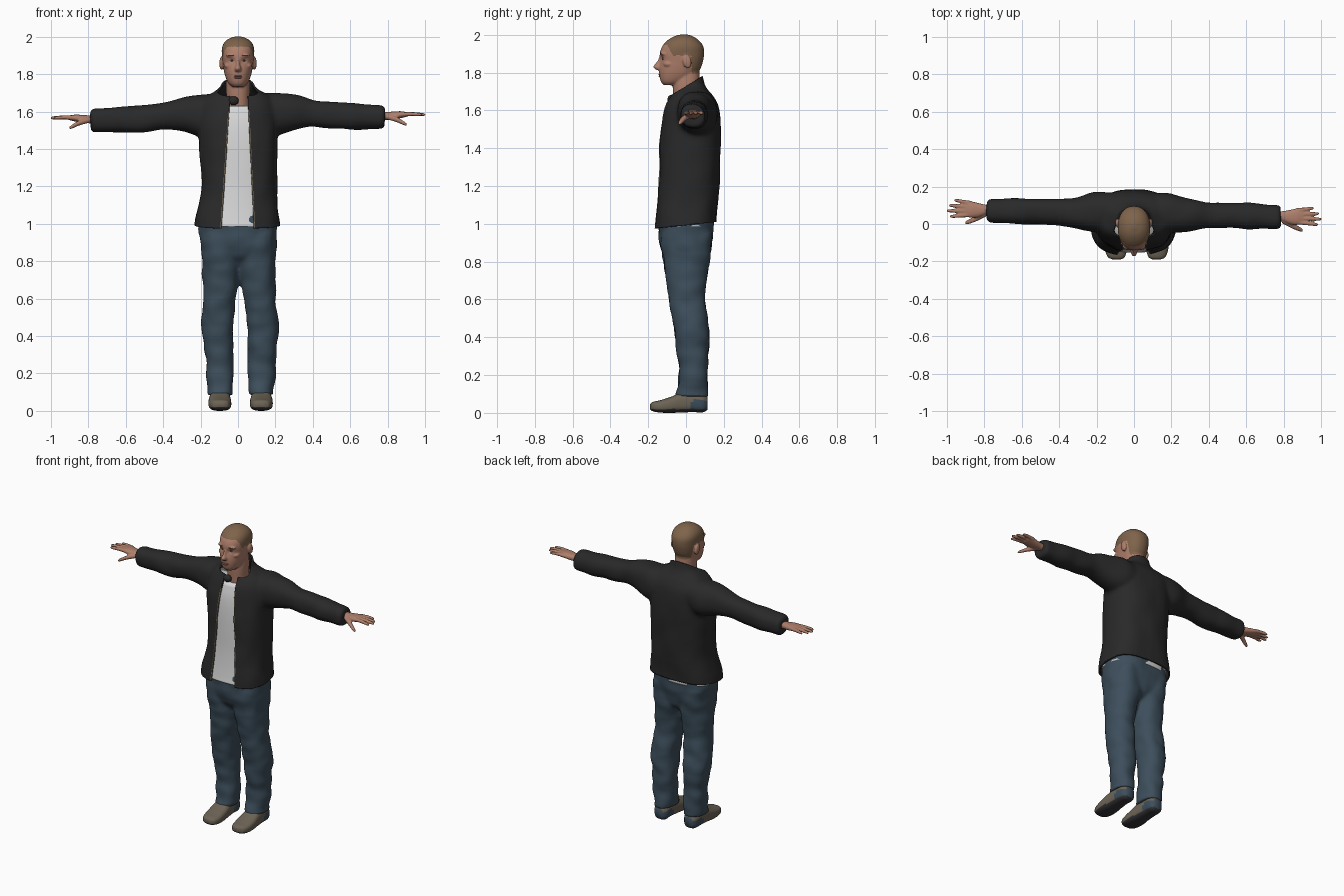
import bpy, bmesh, math
from mathutils import Vector, Matrix, noise

default_cube = bpy.data.objects.get("Cube")
if default_cube:
    bpy.data.objects.remove(default_cube)


def material(name, *rgb):
    m = bpy.data.materials.new(name)
    m.use_nodes = True
    m.diffuse_color = (*rgb, 1)
    m.node_tree.nodes["Principled BSDF"].inputs["Base Color"].default_value = (*rgb, 1)
    return m


skin = material("skin", .42, .21, .145)
hair = material("cropped_hair", .21, .125, .07)
lips = material("lips", .33, .13, .1)
eye_white = material("eye_white", .5, .45, .4)
dark = material("dark_rubber", .035, .035, .04)
black_cloth = material("black_cloth", .022, .022, .022)
trim = material("zip_tan", .2, .16, .1)
white_cloth = material("white_cloth", .68, .68, .68)
denim = material("denim", .046, .076, .105)
suede = material("suede", .15, .125, .09)

ORDER = {"x": (1, 2, 0), "y": (0, 2, 1), "z": (0, 1, 2)}


def refine(rings, steps):
    """Smoothly interpolate ring sizes along the loft."""
    pts = [Vector(r) for r in rings]
    last = len(pts) - 1
    slope = []
    for i in range(last + 1):
        p, q = pts[max(i - 1, 0)], pts[min(i + 1, last)]
        slope.append((q - p) / (q[0] - p[0]))
    out = []
    for i in range(last):
        p, q = pts[i], pts[i + 1]
        h = q[0] - p[0]
        for s in range(steps):
            t = s / steps
            u = 1 - t
            out.append(p * (u * u * (1 + 2 * t)) + q * (t * t * (3 - 2 * t))
                       + slope[i] * (h * t * u * u) - slope[i + 1] * (h * t * t * u))
    return out + [pts[last]]


def loft(bm, rings, axis="z", side=1, shift=None, power=2.3, steps=4, n=32):
    """Closed tube; each ring is position, then min and max on the other two axes."""
    a, b, c = ORDER[axis]
    loops = []
    for pos, a0, a1, b0, b1 in refine(rings, steps):
        loop = []
        for k in range(n):
            ang = math.tau * k / n
            ca, sa = math.cos(ang), math.sin(ang)
            co = Vector((0, 0, 0))
            co[a] = (a0 + a1) / 2 + (a1 - a0) / 2 * math.copysign(abs(ca) ** (2 / power), ca)
            co[b] = (b0 + b1) / 2 + (b1 - b0) / 2 * math.copysign(abs(sa) ** (2 / power), sa)
            co[c] = pos
            co.x *= side
            if shift and side < 0:
                co += shift(co)
            loop.append(bm.verts.new(co))
        loops.append(loop)
    for low, high in zip(loops, loops[1:]):
        for k in range(n):
            j = (k + 1) % n
            bm.faces.new((low[k], low[j], high[j], high[k]))
    bm.faces.new(loops[0])
    bm.faces.new(loops[-1])


def ball(bm, loc, size, tilt=0.0):
    m = Matrix.Translation(loc) @ Matrix.Rotation(tilt, 4, "X") @ Matrix.Diagonal((*size, 1))
    bmesh.ops.create_uvsphere(bm, u_segments=20, v_segments=12, radius=1, matrix=m)


def finish(name, bm, mats, voxel=0, smooth=3):
    """Make the object; a voxel size fuses its overlapping volumes into one skin."""
    bmesh.ops.recalc_face_normals(bm, faces=bm.faces)
    me = bpy.data.meshes.new(name)
    bm.to_mesh(me)
    bm.free()
    ob = bpy.data.objects.new(name, me)
    bpy.context.scene.collection.objects.link(ob)
    if voxel:
        fuse = ob.modifiers.new("fuse", "REMESH")
        fuse.mode, fuse.voxel_size = "VOXEL", voxel
        relax = ob.modifiers.new("relax", "SMOOTH")
        relax.factor, relax.iterations = .5, smooth
        graph = bpy.context.evaluated_depsgraph_get()
        ob.data = bpy.data.meshes.new_from_object(ob.evaluated_get(graph))
        ob.modifiers.clear()
    ob.data.materials.clear()
    for m in mats:
        ob.data.materials.append(m)
    for p in ob.data.polygons:
        p.use_smooth = True
    return ob


def crease(ob, amount, scale):
    """Soft cloth folds."""
    normals = [v.normal.copy() for v in ob.data.vertices]
    for v, nor in zip(ob.data.vertices, normals):
        v.co += nor * amount * noise.noise(Vector(a * b for a, b in zip(v.co, scale)))


# Offsets that put the right limbs in their own pose
def arm_shift(co):
    reach = max(0, -co.x - .1)
    return Vector((0, .05 * reach, -.018 * min(1, reach * 3)))


def leg_shift(co):
    return Vector((min(.028, max(0, .04 * (1 - co.z))), 0, 0))


# Jacket: torso and sleeves fused, then hem, collar and front cut open
torso = [(.94, -.235, .228, -.174, .166), (1.02, -.23, .224, -.168, .167),
         (1.1, -.212, .215, -.158, .17), (1.2, -.197, .208, -.15, .174),
         (1.32, -.198, .208, -.146, .18), (1.45, -.21, .212, -.14, .185),
         (1.55, -.215, .215, -.128, .185), (1.63, -.205, .205, -.105, .172),
         (1.68, -.175, .175, -.08, .145), (1.705, -.13, .13, -.07, .12),
         (1.735, -.09, .09, -.067, .098), (1.8, -.078, .078, -.066, .085)]
sleeve = [(.1, -.05, .165, 1.48, 1.69), (.2, -.05, .165, 1.47, 1.7),
          (.3, -.037, .133, 1.505, 1.69), (.4, -.024, .118, 1.52, 1.662),
          (.52, -.023, .113, 1.505, 1.65), (.65, -.025, .11, 1.505, 1.64),
          (.77, -.027, .103, 1.505, 1.632), (.787, -.017, .092, 1.515, 1.62)]
bm = bmesh.new()
loft(bm, torso, power=2.5)
for side in (1, -1):
    loft(bm, sleeve, "x", side, arm_shift)
jacket = finish("jacket", bm, [black_cloth, trim], .011, 6)
crease(jacket, .008, (9, 9, 7))
bm = bmesh.new()
bm.from_mesh(jacket.data)


def slice_plane(co, no, clear=False):
    bmesh.ops.bisect_plane(bm, geom=bm.verts[:] + bm.edges[:] + bm.faces[:],
                           plane_co=co, plane_no=no, clear_outer=clear)


slice_plane((0, 0, .993), (0, .105, -1), True)
slice_plane((0, 0, 1.728), (0, -.59, 1), True)
EDGES = ((-.088, .068, -1), (.085, -.048, 1))
BAND = .005
for x, slope, out in EDGES:
    for gap in (0, BAND * out):
        slice_plane((x + gap, 0, 1), (1, 0, -slope))
gone = []
for f in bm.faces:
    c = f.calc_center_median()
    past = [(c.x - x - slope * (c.z - 1)) * out for x, slope, out in EDGES]
    if c.y < 0 and max(past) < 0:
        gone.append(f)
    elif c.y < 0 and max(past) < BAND and c.z < 1.6:
        f.material_index = 1
bmesh.ops.delete(bm, geom=gone, context="FACES")
bm.to_mesh(jacket.data)
bm.free()
lining = jacket.modifiers.new("cloth_thickness", "SOLIDIFY")
lining.thickness, lining.offset = .01, -1

bm = bmesh.new()
ball(bm, (-.024, -.078, 1.658), (.028, .02, .024))
finish("collar_flap", bm, [black_cloth])

# Shirt follows the jacket a little inside it
bm = bmesh.new()
INSET = .02
loft(bm, [(max(z, .985), a + INSET, b - INSET, c + INSET, d - INSET)
          for z, a, b, c, d in torso if z < 1.65], power=2.5)
shirt = finish("shirt", bm, [white_cloth])

# Jeans: hips and both legs fused
leg = [(.085, .058, .192, -.058, .117), (.13, .056, .192, -.047, .115),
       (.22, .053, .198, -.035, .114), (.32, .053, .207, -.046, .12),
       (.43, .05, .217, -.062, .122), (.52, .038, .209, -.077, .11),
       (.62, .026, .202, -.092, .1), (.75, .005, .199, -.112, .116),
       (.85, -.005, .202, -.127, .132), (.95, 0, .203, -.132, .137)]
hips = [(.775, -.08, .085, -.07, .075), (.83, -.185, .19, -.118, .122),
        (.92, -.202, .206, -.14, .143), (1.0, -.209, .209, -.147, .148),
        (1.05, -.2, .2, -.14, .145)]
bm = bmesh.new()
loft(bm, hips, power=2.5)
for side in (1, -1):
    loft(bm, leg, "z", side, leg_shift)
jeans = finish("jeans", bm, [denim], .011, 4)
crease(jeans, .01, (10, 10, 13))

# Shoes: suede upper, denim-blue heel panel, dark sole
shoe = [(-.19, .1, .14, .02, .045), (-.18, .08, .165, .01, .056),
        (-.14, .066, .182, .002, .066), (-.08, .064, .186, 0, .085),
        (-.03, .068, .182, .002, .105), (.04, .075, .178, .004, .11),
        (.09, .078, .172, .003, .1), (.113, .095, .155, .015, .085)]
for side, label in ((1, "left"), (-1, "right")):
    bm = bmesh.new()
    loft(bm, shoe, "y", side, leg_shift, power=2.8)
    ob = finish(label + "_shoe", bm, [suede, denim, dark])
    for p in ob.data.polygons:
        if p.center.z < .02:
            p.material_index = 2
        elif p.center.y > .03 and p.center.z < .065:
            p.material_index = 1

# Hands: palm, four fingers and thumb fused
palm = [(.74, .015, .07, 1.55, 1.6), (.79, .015, .068, 1.555, 1.598),
        (.83, 0, .075, 1.558, 1.6), (.87, -.005, .082, 1.565, 1.602),
        (.905, .002, .08, 1.573, 1.597)]
thumb = [(.79, .005, .035, 1.56, 1.588), (.85, -.026, .004, 1.543, 1.57),
         (.89, -.041, -.018, 1.526, 1.546), (.903, -.04, -.027, 1.524, 1.536)]
for side, label in ((1, "left"), (-1, "right")):
    bm = bmesh.new()
    loft(bm, palm, "x", side, arm_shift)
    loft(bm, thumb, "x", side, arm_shift, n=16)
    for i, tip in enumerate((.985, 1.003, .99, .962)):
        start, end = .01 + .021 * i, -.003 + .029 * i
        loft(bm, [(x, y - r, y + r, z - r, z + r) for x, y, z, r in
                  ((.87, start, 1.585, .012), ((.87 + tip) / 2, (start + end) / 2, 1.587, .0105),
                   (tip - .01, end, 1.584, .008), (tip, end, 1.583, .004))],
             "x", side, arm_shift, n=16)
    finish(label + "_hand", bm, [skin], .005, 2)

# Head: skull, neck, nose and ears fused, hair coloured by a hairline
skull = [(1.733, .03, -.117, -.04), (1.75, .05, -.132, 0), (1.785, .067, -.141, .05),
         (1.82, .076, -.142, .076), (1.86, .082, -.136, .09), (1.9, .086, -.139, .096),
         (1.94, .086, -.125, .091), (1.97, .073, -.098, .068), (1.992, .045, -.062, .036),
         (2.002, .012, -.025, .005)]
neck = [(1.56, .062, -.06, .075), (1.66, .062, -.066, .072), (1.74, .064, -.07, .074),
        (1.81, .06, -.06, .07)]
nose = [(1.89, .008, -.138, -.1), (1.852, .011, -.157, -.1), (1.83, .018, -.174, -.1),
        (1.814, .017, -.158, -.1)]
bm = bmesh.new()
for part in (skull, neck, nose):
    loft(bm, [(z, -w, w, y0, y1) for z, w, y0, y1 in part], power=2.2)
for side in (1, -1):
    ball(bm, (side * .088, .006, 1.858), (.012, .023, .036), .2)
    ball(bm, (side * .036, -.118, 1.9), (.028, .019, .01))
    ball(bm, (side * .05, -.09, 1.845), (.025, .03, .018))
head = finish("head", bm, [skin, hair], .005, 3)
for v in head.data.vertices:
    socket = Vector((abs(v.co.x) - .032, 0, v.co.z - 1.874)).length / .014
    if v.co.y < -.08:
        v.co.y += .009 * math.exp(-socket * socket)
for p in head.data.polygons:
    x, y, z = p.center
    hairline = 1.947 if y < -.1 else 1.89 if y < .03 else 1.795
    if -.1 < y < -.07:
        hairline += (-.07 - y) * 1.9
    if z > hairline and abs(x) < .089:
        p.material_index = 1

# Facial details
bm_eye, bm_dark, bm_lips = bmesh.new(), bmesh.new(), bmesh.new()
for side in (1, -1):
    ball(bm_eye, (side * .032, -.113, 1.873), (.013, .012, .006))
    ball(bm_dark, (side * .032, -.122, 1.873), (.0055, .004, .0055))
ball(bm_lips, (0, -.135, 1.789), (.025, .011, .0045))
ball(bm_lips, (0, -.134, 1.781), (.021, .011, .005))
finish("eyes", bm_eye, [eye_white])
finish("irises", bm_dark, [dark])
finish("mouth", bm_lips, [lips])
bm = bmesh.new()
for side in (1, -1):
    ball(bm, (side * .036, -.131, 1.9), (.02, .007, .0035))
finish("eyebrows", bm, [hair])
